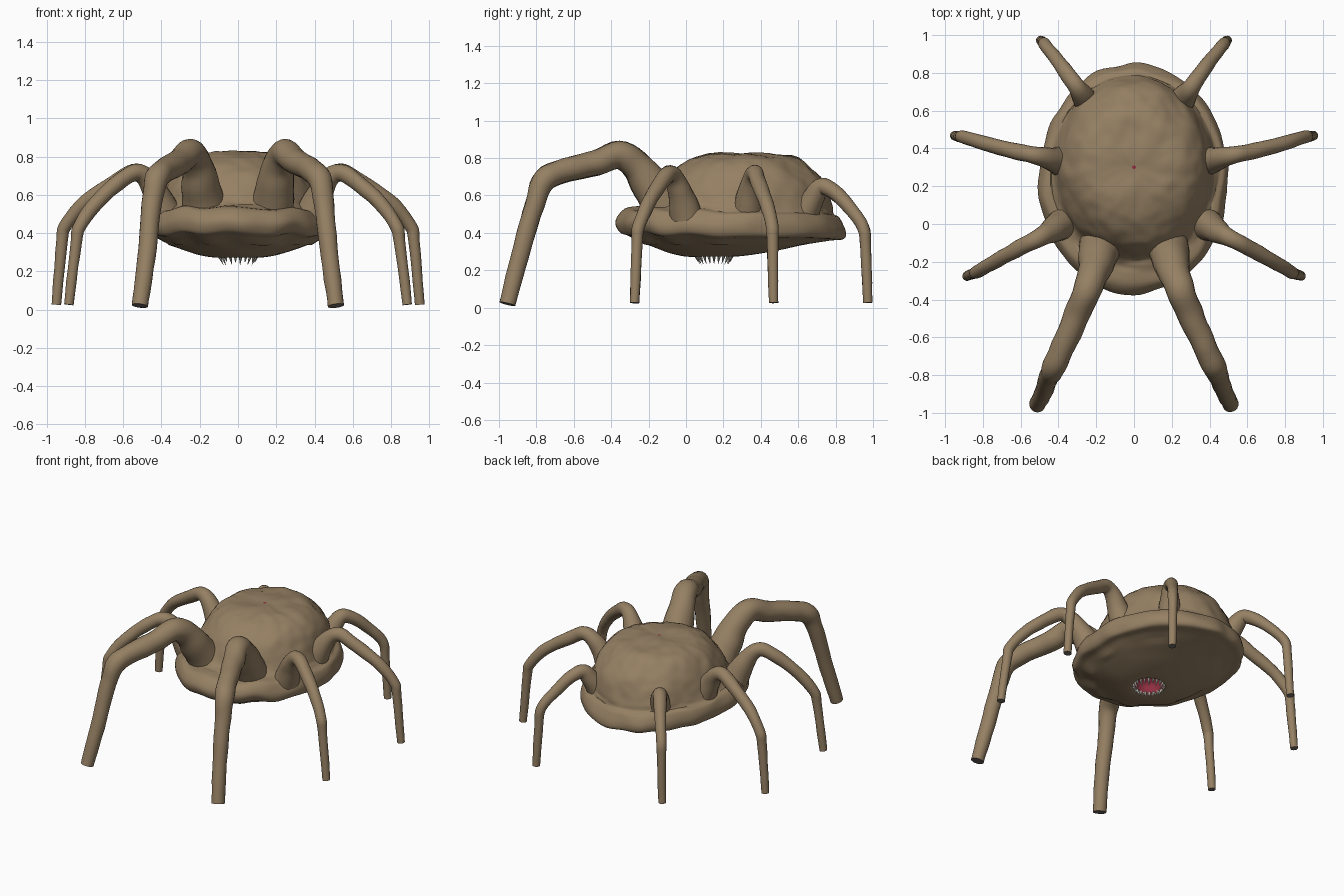
import bpy, bmesh, math
from mathutils import Vector, noise

if "Cube" in bpy.data.objects:
    bpy.data.objects.remove(bpy.data.objects["Cube"])


def material(name, col):
    m = bpy.data.materials.new(name)
    m.diffuse_color = (*col, 1)
    m.use_nodes = True
    m.node_tree.nodes["Principled BSDF"].inputs["Base Color"].default_value = m.diffuse_color
    return m


HIDE = material("brown hide", (0.30, 0.215, 0.125))
FOOT = material("grey foot pad", (0.17, 0.15, 0.13))
FLESH = material("red flesh", (0.30, 0.03, 0.055))
TOOTH = material("ivory tooth", (0.62, 0.58, 0.50))


def smooth_path(pts, n):
    """Catmull-Rom interpolation of tuples of any length."""
    out = []
    p = [pts[0]] + list(pts) + [pts[-1]]
    for i in range(1, len(p) - 2):
        for s in range(n):
            t = s / n
            out.append([0.5 * (2 * b + (c - a) * t + (2 * a - 5 * b + 4 * c - d) * t * t
                               + (3 * b - a - 3 * c + d) * t ** 3)
                        for a, b, c, d in zip(p[i - 1], p[i], p[i + 1], p[i + 2])])
    return out + [list(pts[-1])]


def loft(bm, rings):
    """Skin rings of points, closing both ends with a face."""
    vs = [[bm.verts.new(co) for co in ring] for ring in rings]
    n = len(vs[0])
    for a, b in zip(vs, vs[1:]):
        for i in range(n):
            bm.faces.new((a[i], a[(i + 1) % n], b[(i + 1) % n], b[i]))
    bm.faces.new(vs[0])
    return bm.faces.new(vs[-1])


def finish(name, bm, mats, angle=50):
    bmesh.ops.recalc_face_normals(bm, faces=bm.faces)
    me = bpy.data.meshes.new(name)
    bm.to_mesh(me)
    bm.free()
    for m in mats:
        me.materials.append(m)
    ob = bpy.data.objects.new(name, me)
    bpy.context.collection.objects.link(ob)
    bpy.ops.object.select_all(action='DESELECT')
    bpy.context.view_layer.objects.active = ob
    ob.select_set(True)
    bpy.ops.object.shade_smooth_by_angle(angle=math.radians(angle))
    return ob


# Body: rings of (half width, front y, back y, front z, back z), dome to mouth
SECTIONS = [
    (.01, .29, .31, .825, .825), (.16, .10, .46, .82, .825), (.27, .00, .60, .785, .80),
    (.345, -.09, .69, .72, .73), (.39, -.15, .75, .645, .64), (.415, -.19, .78, .57, .55),
    (.44, -.24, .79, .54, .50), (.48, -.33, .82, .525, .48), (.502, -.375, .85, .465, .42),
    (.485, -.355, .84, .405, .37), (.43, -.30, .77, .385, .36), (.36, -.20, .65, .335, .34),
    (.22, -.06, .43, .285, .295), (.12, .03, .27, .272, .274), (.10, .05, .25, .29, .29),
    (.08, .07, .23, .34, .34), (.03, .12, .18, .37, .37)]
SUB, SEG = 5, 112
bm = bmesh.new()
rings = []
for k, (rx, yf, yb, zf, zb) in enumerate(smooth_path(SECTIONS, SUB)):
    level = k / SUB
    dome = level < 5.5
    rim = 6 < level < 11
    amp = 0.013 if dome else 0.018 if rim else 0.007 if level < 12 else 0
    ring = []
    for i in range(SEG):
        a = 2 * math.pi * i / SEG
        c, s = math.cos(a), math.sin(a)
        f = (1 + s) / 2
        p = Vector((rx * c, (yf + yb) / 2 + (yb - yf) / 2 * s, zf + (zb - zf) * f))
        out = Vector((c, s, 0.9 if dome else -0.2)).normalized()
        if level < 2:
            out = Vector((0, 0, 1))
        bump = noise.noise(p * 7) + (0.5 * noise.noise(p * 17) if dome else 0)
        p += out * amp * bump
        if rim:  # wavy skirt edge
            p.z += 0.022 * noise.noise(Vector((c * 2.5, s * 2.5, 4)))
        ring.append(p)
    rings.append(ring)
loft(bm, rings)
bm.faces.ensure_lookup_table()
for idx, f in enumerate(bm.faces):
    if idx >= 13.6 * SUB * SEG:
        f.material_index = 1
finish("body", bm, [HIDE, FLESH])

# Teeth: ring of cones around the mouth, long ones alternating with short
bm = bmesh.new()
COUNT = 22
for i in range(COUNT):
    a = 2 * math.pi * i / COUNT
    d = Vector((math.cos(a), math.sin(a), 0))
    side = Vector((-d.y, d.x, 0))
    root = Vector((0, 0.15, 0.288)) + d * 0.104
    length = 0.058 if i % 2 else 0.045
    tip = root + Vector((0, 0, -length)) - d * (0.03 if i % 2 else 0.018)
    base = [bm.verts.new(root + (side * math.cos(t) + d * math.sin(t)) * 0.012)
            for t in (j * math.pi / 3 for j in range(6))]
    top = bm.verts.new(tip)
    bm.faces.new(base)
    for j in range(6):
        bm.faces.new((base[j], base[(j + 1) % 6], top))
finish("teeth", bm, [TOOTH])

# Legs: (x, y, z, radius) from hip to foot, on the right side
LEGS = {
    "front_leg": [(.16, -.06, .46, .125), (.19, -.17, .62, .105), (.215, -.26, .755, .085),
                  (.25, -.36, .815, .075), (.30, -.48, .775, .068), (.37, -.64, .735, .064),
                  (.425, -.755, .685, .062), (.45, -.81, .55, .052), (.48, -.89, .27, .047),
                  (.512, -.955, .02, .043)],
    "fore_side_leg": [(.38, .00, .50, .085), (.43, -.03, .61, .068), (.48, -.06, .69, .052),
                      (.54, -.09, .715, .045), (.63, -.14, .66, .042), (.74, -.20, .56, .038),
                      (.825, -.25, .44, .034), (.845, -.26, .35, .030), (.885, -.275, .026, .025)],
    "rear_side_leg": [(.37, .33, .50, .085), (.42, .34, .61, .068), (.48, .355, .69, .052),
                      (.55, .37, .715, .045), (.65, .39, .66, .042), (.80, .43, .56, .038),
                      (.90, .46, .44, .034), (.92, .463, .35, .030), (.95, .468, .026, .025)],
    "back_leg": [(.23, .62, .47, .080), (.265, .67, .57, .062), (.30, .72, .645, .048),
                 (.335, .77, .635, .043), (.385, .84, .575, .038), (.44, .91, .49, .034),
                 (.472, .95, .42, .032), (.48, .96, .33, .029), (.494, .972, .026, .025)],
}


def build_leg(name, pts, side):
    path = smooth_path([(x * side, y, z, r) for x, y, z, r in pts], 5)
    cs = [Vector(p[:3]) for p in path]
    run = cs[-1] - cs[0]
    across = Vector((-run.y, run.x, 0)).normalized()
    rings = []
    for k, c in enumerate(cs):
        tan = (cs[min(k + 1, len(cs) - 1)] - cs[max(k - 1, 0)]).normalized()
        u = (across - tan * across.dot(tan)).normalized()
        v = tan.cross(u)
        ring = []
        for i in range(20):
            a = 2 * math.pi * i / 20
            d = u * math.cos(a) + v * math.sin(a)
            r = path[k][3] * (1 + 0.10 * noise.noise((c + d * 0.05) * 11))
            ring.append(c + d * r)
        rings.append(ring)
    bm = bmesh.new()
    loft(bm, rings).material_index = 1  # foot pad
    finish(name, bm, [HIDE, FOOT])


for name, pts in LEGS.items():
    build_leg(name + "_right", pts, 1)
    build_leg(name + "_left", pts, -1)
